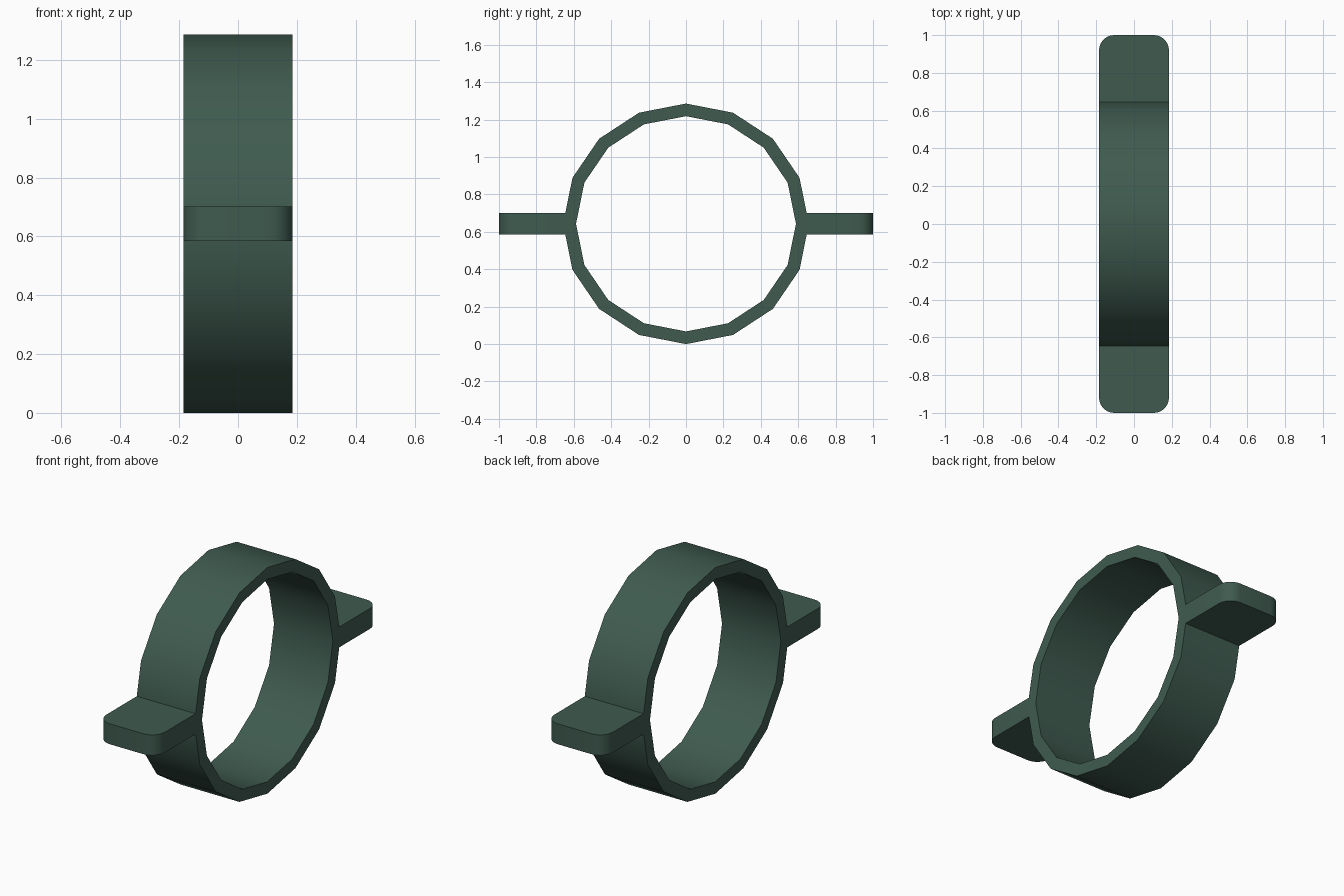
import bpy, bmesh
from math import sin, cos, pi, radians

cube = bpy.data.objects.get("Cube")
if cube:
    bpy.data.objects.remove(cube, do_unlink=True)

HALF_W = 0.185      # half width along x
MID_Z = 0.643       # ring centre height
SIDES = 16

green = bpy.data.materials.new("dark green")
green.use_nodes = True
COLOR = (0.05, 0.105, 0.08, 1)
green.diffuse_color = COLOR
green.node_tree.nodes["Principled BSDF"].inputs["Base Color"].default_value = COLOR


def finish(bm, name):
    bmesh.ops.recalc_face_normals(bm, faces=bm.faces)
    mesh = bpy.data.meshes.new(name)
    bm.to_mesh(mesh)
    bm.free()
    mesh.materials.append(green)
    obj = bpy.data.objects.new(name, mesh)
    bpy.context.collection.objects.link(obj)
    bpy.ops.object.select_all(action="DESELECT")
    obj.select_set(True)
    bpy.context.view_layer.objects.active = obj
    bpy.ops.object.shade_smooth_by_angle(angle=radians(30))
    return obj


# Ring: a rectangular wall section swept around x, slightly wider than tall
def build_ring():
    bm = bmesh.new()
    section = [(-HALF_W, 1), (HALF_W, 1), (HALF_W, 0.895), (-HALF_W, 0.895)]
    loops = []
    for i in range(SIDES):
        a = 2 * pi * i / SIDES
        loops.append([bm.verts.new((x, 0.657 * r * cos(a), MID_Z + MID_Z * r * sin(a)))
                      for x, r in section])
    for i in range(SIDES):
        p, q = loops[i], loops[(i + 1) % SIDES]
        for j in range(4):
            k = (j + 1) % 4
            bm.faces.new((p[j], p[k], q[k], q[j]))
    return finish(bm, "ring")


# Tab: flat plate with two rounded outer corners
def build_tab(name, side):
    bm = bmesh.new()
    r, steps = 0.08, 6
    outline = [(HALF_W, 0.625)]
    for sx, start in ((1, 0), (-1, pi / 2)):
        for i in range(steps + 1):
            a = start + pi / 2 * i / steps
            outline.append((sx * (HALF_W - r) + r * cos(a), 1 - r + r * sin(a)))
    outline.append((-HALF_W, 0.625))
    base = bm.faces.new([bm.verts.new((x, side * y, 0.585)) for x, y in outline])
    top = bmesh.ops.extrude_face_region(bm, geom=[base])["geom"]
    bmesh.ops.translate(bm, vec=(0, 0, 0.116),
                        verts=[v for v in top if isinstance(v, bmesh.types.BMVert)])
    return finish(bm, name)


build_ring()
build_tab("front_tab", -1)
build_tab("back_tab", 1)
